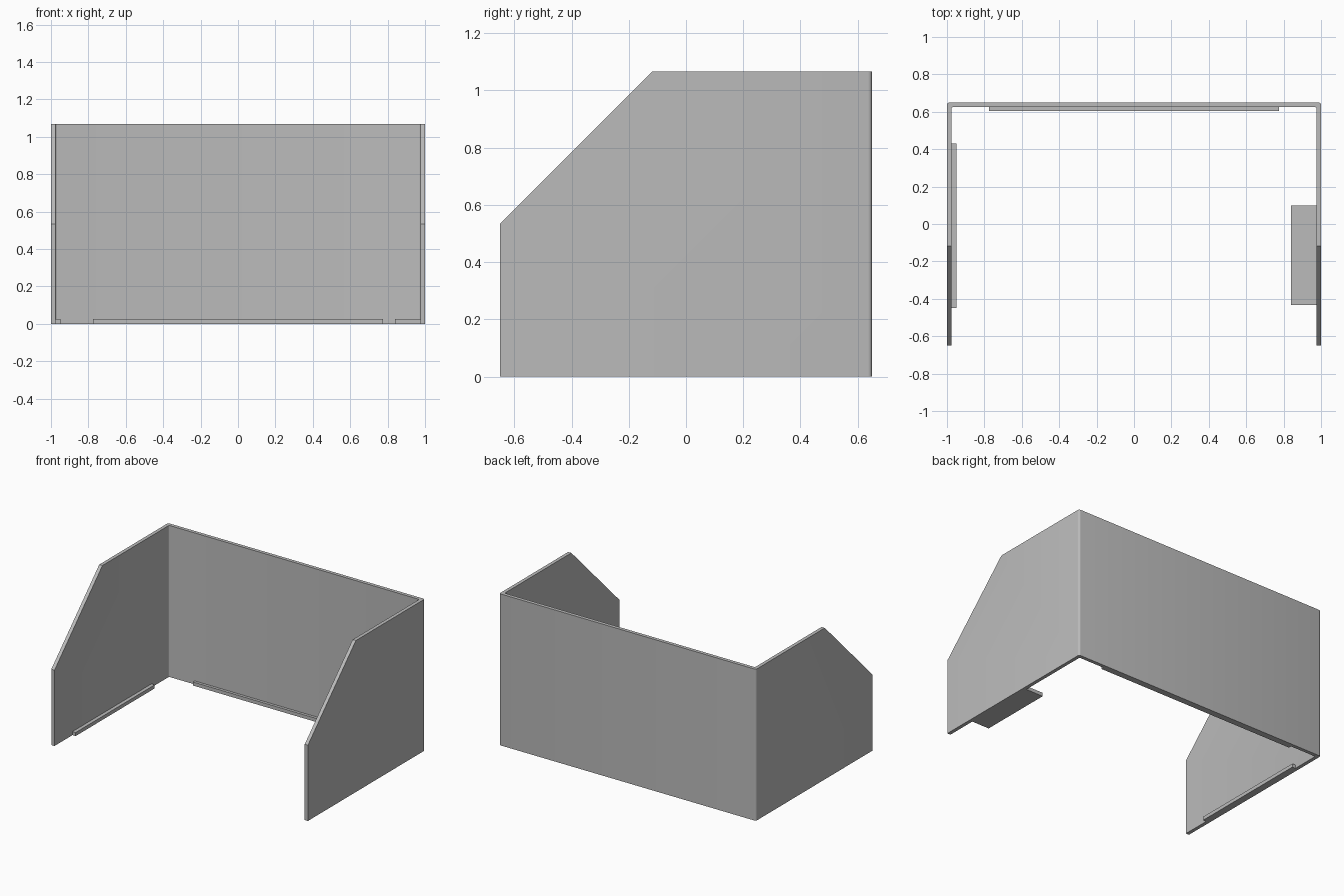
import bpy
import bmesh
from mathutils import Vector

cube = bpy.data.objects.get("Cube")
if cube:
    bpy.data.objects.remove(cube, do_unlink=True)

HALF_W, HALF_D, HEIGHT, SHEET = 1.0, 0.65, 1.067, 0.025

grey = bpy.data.materials.new("plain_grey")
grey.use_nodes = True
colour = (0.5, 0.5, 0.5, 1)
grey.diffuse_color = colour
grey.node_tree.nodes["Principled BSDF"].inputs["Base Color"].default_value = colour


def add_object(name, bm):
    bmesh.ops.recalc_face_normals(bm, faces=bm.faces)
    mesh = bpy.data.meshes.new(name)
    bm.to_mesh(mesh)
    bm.free()
    mesh.materials.append(grey)
    obj = bpy.data.objects.new(name, mesh)
    bpy.context.collection.objects.link(obj)
    return obj


def add_plate(name, x0, x1, y0, y1):
    bm = bmesh.new()
    bmesh.ops.create_cube(bm, size=1)
    bmesh.ops.scale(bm, vec=(x1 - x0, y1 - y0, SHEET), verts=bm.verts)
    bmesh.ops.translate(bm, vec=((x0 + x1) / 2, (y0 + y1) / 2, SHEET / 2), verts=bm.verts)
    return add_object(name, bm)


# Folded sheet: U-shaped footprint raised to full height
inner_w, inner_d = HALF_W - SHEET, HALF_D - SHEET
right_half = [(inner_w, inner_d), (inner_w, -HALF_D), (HALF_W, -HALF_D), (HALF_W, HALF_D)]
outline = right_half + [(-x, y) for x, y in reversed(right_half)]
bm = bmesh.new()
base = bm.faces.new([bm.verts.new((x, y, 0)) for x, y in outline])
raised = bmesh.ops.extrude_face_region(bm, geom=[base])["geom"]
bmesh.ops.translate(bm, vec=(0, 0, HEIGHT),
                    verts=[v for v in raised if isinstance(v, bmesh.types.BMVert)])
bmesh.ops.recalc_face_normals(bm, faces=bm.faces)

# Rounded folds at the two back corners, inside and out
for depth, radius in ((HALF_D, 0.014), (inner_d, 0.008)):
    folds = [e for e in bm.edges
             if all(abs(v.co.y - depth) < 1e-4 for v in e.verts)
             and abs(e.verts[0].co.z - e.verts[1].co.z) > 0.5]
    bmesh.ops.bevel(bm, geom=folds, offset=radius, segments=4, profile=0.5, affect='EDGES')

# Sloping front corners of both side walls
cut = bmesh.ops.bisect_plane(
    bm, geom=bm.verts[:] + bm.edges[:] + bm.faces[:], dist=1e-5,
    plane_co=(0, -HALF_D, HEIGHT / 2), plane_no=Vector((0, -1, 1)), clear_outer=True)
bmesh.ops.holes_fill(bm, edges=[e for e in bm.edges if e.is_boundary], sides=0)
screen = add_object("folded_screen", bm)

bpy.context.view_layer.objects.active = screen
screen.select_set(True)
bpy.ops.object.shade_smooth_by_angle(angle=0.6)

# Fixing flanges along the floor
add_plate("back_flange", -0.775, 0.775, inner_d - SHEET + 0.005, inner_d + 0.005)
add_plate("right_flange", -inner_w, -inner_w + SHEET, -0.45, 0.43)
add_plate("left_wide_flange", 0.84, inner_w, -0.433, 0.10)
